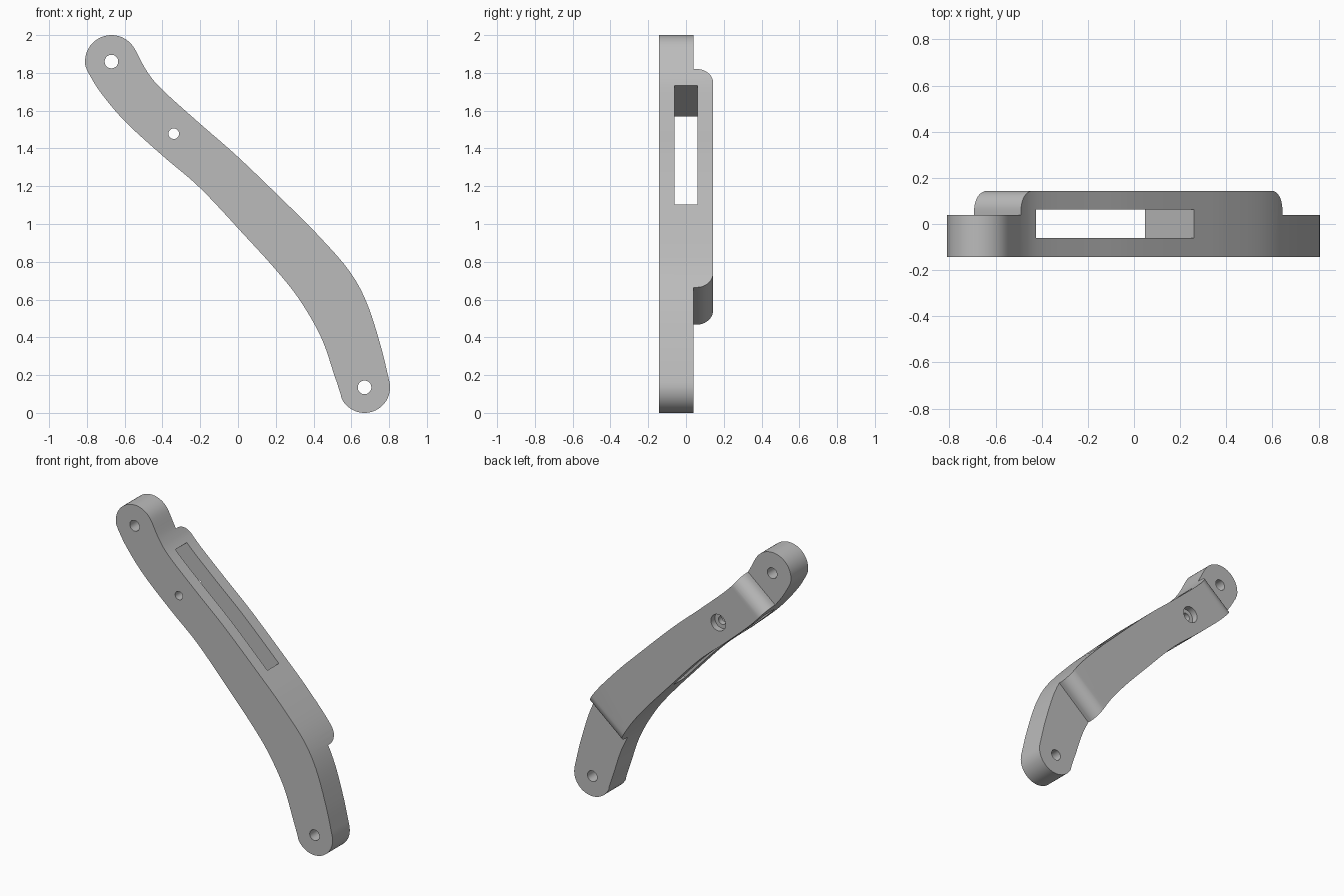
import bpy, bmesh, math
from mathutils import Vector

if "Cube" in bpy.data.objects:
    bpy.data.objects.remove(bpy.data.objects["Cube"], do_unlink=True)

FRONT, STEP, BACK = -0.143, 0.04, 0.143
ALONG = Vector((0.64, 0, -0.77)).normalized()     # down the length of the arm
ACROSS = Vector((-ALONG.z, 0, ALONG.x))           # across its width
DEPTH = Vector((0, 1, 0))

grey = bpy.data.materials.new("plain_grey")
grey.use_nodes = True
grey.diffuse_color = (0.5, 0.5, 0.5, 1)
grey.node_tree.nodes["Principled BSDF"].inputs["Base Color"].default_value = (0.5, 0.5, 0.5, 1)


def prism(name, points, sweep):
    """Solid made by sweeping a flat polygon along a vector."""
    bm = bmesh.new()
    face = bm.faces.new([bm.verts.new(p) for p in points])
    moved = bmesh.ops.extrude_face_region(bm, geom=[face])["geom"]
    bmesh.ops.translate(bm, vec=sweep, verts=[v for v in moved if isinstance(v, bmesh.types.BMVert)])
    bmesh.ops.recalc_face_normals(bm, faces=bm.faces)
    mesh = bpy.data.meshes.new(name)
    bm.to_mesh(mesh)
    bm.free()
    ob = bpy.data.objects.new(name, mesh)
    bpy.context.collection.objects.link(ob)
    mesh.materials.append(grey)
    return ob


def spline(pts, steps=6):
    """Smooth curve through the points."""
    p = [Vector(q) for q in pts]
    p = [2 * p[0] - p[1]] + p + [2 * p[-1] - p[-2]]
    out = []
    for a, b, c, d in zip(p, p[1:], p[2:], p[3:]):
        for i in range(steps):
            t = i / steps
            out.append(0.5 * (2 * b + (c - a) * t + (2 * a - 5 * b + 4 * c - d) * t ** 2
                              + (3 * b - a - 3 * c + d) * t ** 3))
    return out + [p[-2]]


def arc(cx, cz, r, start, end, n):
    angles = [math.radians(start + (end - start) * i / n) for i in range(n + 1)]
    return [Vector((cx + r * math.cos(a), cz + r * math.sin(a))) for a in angles]


def cut(target, cutter):
    mod = target.modifiers.new("cut", "BOOLEAN")
    mod.operation, mod.solver, mod.object = "DIFFERENCE", "EXACT", cutter
    bpy.context.view_layer.objects.active = target
    bpy.ops.object.modifier_apply(modifier=mod.name)
    bpy.data.objects.remove(cutter, do_unlink=True)


# Curved arm outline: rounded top, outer edge, rounded foot, inner edge
outer = spline([(-0.54, 1.915), (-0.48, 1.805), (-0.4, 1.71), (-0.2, 1.53), (0, 1.355), (0.265, 1.1),
                (0.42, 0.945), (0.585, 0.757), (0.68, 0.587), (0.754, 0.36), (0.803, 0.16)])
inner = spline([(0.545, 0.095), (0.51, 0.2), (0.44, 0.4), (0.325, 0.6), (0.2, 0.758), (0.03, 0.945),
                (-0.2, 1.19), (-0.4, 1.362), (-0.6, 1.545), (-0.73, 1.7), (-0.795, 1.805)])
outline = (arc(-0.67, 1.86, 0.14, 190, 30, 24) + outer
           + arc(0.67, 0.135, 0.135, 0, -155, 24) + inner)
arm = prism("curved_arm", [(p.x, FRONT, p.y) for p in outline], DEPTH * (BACK - FRONT))

# Lowered ends with a rounded step
for name, edge, way in (("top_step", -1.713, -1), ("foot_step", -0.1, 1)):
    r = 0.085
    profile = [(edge + way, STEP), (edge, STEP)]
    profile += [(edge + way * r * (math.cos(a) - 1), BACK - r + r * math.sin(a))
                for a in (math.radians(9 * i) for i in range(11))]
    profile += [(edge - way * r, BACK + 0.1), (edge + way, BACK + 0.1)]
    cut(arm, prism(name, [ALONG * u + DEPTH * y - ACROSS for u, y in profile], ACROSS * 3))

# Long slot through the width
slot = [(-1.605, -0.06), (-0.682, -0.06), (-0.682, 0.062), (-1.605, 0.062)]
cut(arm, prism("slot", [ALONG * u + DEPTH * y - ACROSS for u, y in slot], ACROSS * 3))

# Pivot holes, screw hole and its counterbore
for name, x, z, r, y in (("top_hole", -0.67, 1.86, 0.036, -0.5), ("foot_hole", 0.67, 0.135, 0.036, -0.5),
                         ("screw_hole", -0.34, 1.478, 0.028, -0.5), ("counterbore", -0.34, 1.478, 0.055, 0.1)):
    circle = arc(x, z, r, 0, 348.75, 31)
    cut(arm, prism(name, [(p.x, y, p.y) for p in circle], DEPTH))

bpy.ops.object.select_all(action="DESELECT")
arm.select_set(True)
bpy.context.view_layer.objects.active = arm
bpy.ops.object.shade_smooth_by_angle(angle=math.radians(30))
